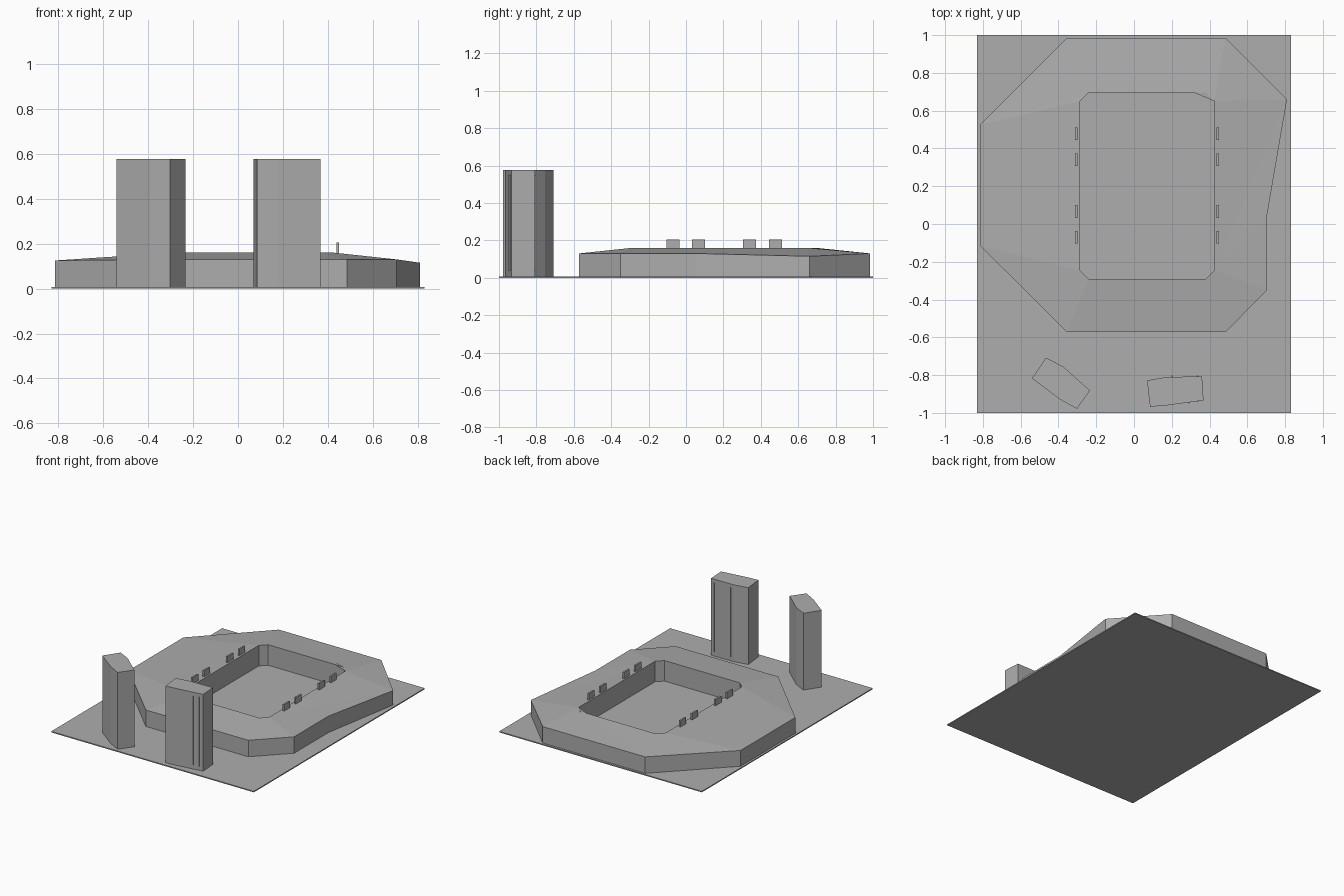
import bpy
import bmesh
from math import atan2
from mathutils import Matrix

cube = bpy.data.objects.get("Cube")
if cube:
    bpy.data.objects.remove(cube, do_unlink=True)

grey = bpy.data.materials.new("model_grey")
grey.use_nodes = True
colour = (0.42, 0.42, 0.42, 1)
grey.diffuse_color = colour
grey.node_tree.nodes["Principled BSDF"].inputs["Base Color"].default_value = colour


def finish(name, bm):
    bmesh.ops.recalc_face_normals(bm, faces=bm.faces)
    mesh = bpy.data.meshes.new(name)
    bm.to_mesh(mesh)
    bm.free()
    mesh.materials.append(grey)
    obj = bpy.data.objects.new(name, mesh)
    bpy.context.collection.objects.link(obj)
    return obj


def box(name, centre, size, turn=0):
    bm = bmesh.new()
    bmesh.ops.create_cube(bm, size=1)
    bm.transform(Matrix.Translation(centre) @ Matrix.Rotation(turn, 4, 'Z')
                 @ Matrix.Diagonal((*size, 1)))
    return finish(name, bm)


def prism(name, outline, low, high):
    bm = bmesh.new()
    bottom = [bm.verts.new((x, y, low)) for x, y in outline]
    top = [bm.verts.new((x, y, high)) for x, y in outline]
    bm.faces.new(bottom)
    bm.faces.new(top)
    for i in range(len(outline)):
        j = (i + 1) % len(outline)
        bm.faces.new((bottom[i], bottom[j], top[j], top[i]))
    return finish(name, bm)


# Ground slab
GROUND = 0.008
box("ground_slab", (0, 0, GROUND / 2), (1.66, 2, GROUND))

# Stadium ring: outer corners (x, y, eave height, matching inner corner)
outer = [(0.705, -0.35, 0.13, 0), (0.705, 0.05, 0.13, 0), (0.81, 0.66, 0.115, 1),
         (0.485, 0.985, 0.13, 1), (-0.355, 0.985, 0.13, 3), (-0.815, 0.525, 0.125, 4),
         (-0.815, -0.115, 0.125, 5), (-0.355, -0.572, 0.13, 6), (0.485, -0.572, 0.13, 7)]
inner = [(0.425, -0.245), (0.425, 0.65), (0.38, 0.695), (-0.24, 0.695),
         (-0.285, 0.65), (-0.285, -0.245), (-0.24, -0.29), (0.38, -0.29)]
ROOF = 0.16

bm = bmesh.new()
out_low = [bm.verts.new((x, y, GROUND)) for x, y, z, m in outer]
out_top = [bm.verts.new((x, y, z)) for x, y, z, m in outer]
in_low = [bm.verts.new((x, y, GROUND)) for x, y in inner]
in_top = [bm.verts.new((x, y, ROOF)) for x, y in inner]
for low, top in ((out_low, out_top), (in_low, in_top)):
    for i in range(len(low)):
        j = (i + 1) % len(low)
        bm.faces.new((low[i], low[j], top[j], top[i]))
# Sloping roof facets and the matching underside
for rim, lip in ((out_top, in_top), (out_low, in_low)):
    for a in range(len(outer)):
        b = (a + 1) % len(outer)
        k, end = outer[a][3], outer[b][3]
        bm.faces.new((rim[a], rim[b], lip[k]))
        while k != end:
            n = (k + 1) % len(inner)
            bm.faces.new((rim[b], lip[n], lip[k]))
            k = n
finish("stadium_ring", bm)

# Roof panels along both long sides of the opening
for side, x in (("right", -0.306), ("left", 0.444)):
    for i, y in enumerate((-0.07, 0.067, 0.34, 0.478)):
        box(f"roof_panel_{side}_{i + 1}", (x, y, 0.178), (0.012, 0.068, 0.054))

# Two towers
TOWER = 0.577
prism("right_tower", [(-0.54, -0.817), (-0.392, -0.929), (-0.302, -0.978),
                      (-0.233, -0.881), (-0.376, -0.754), (-0.466, -0.708)], GROUND, TOWER)
prism("left_tower", [(0.085, -0.968), (0.175, -0.96), (0.368, -0.934),
                     (0.36, -0.807), (0.175, -0.81), (0.069, -0.828)], GROUND, TOWER)

# Thin upright ribs on the left tower
slope = atan2(0.026, 0.193)
for x in (0.292, 0.338):
    y = -0.96 + (x - 0.175) * 0.026 / 0.193
    box("front_rib", (x, y, 0.295), (0.006, 0.01, 0.51), slope)
for x in (0.2, 0.336):
    box("back_rib", (x, -0.808, 0.295), (0.006, 0.01, 0.51))
